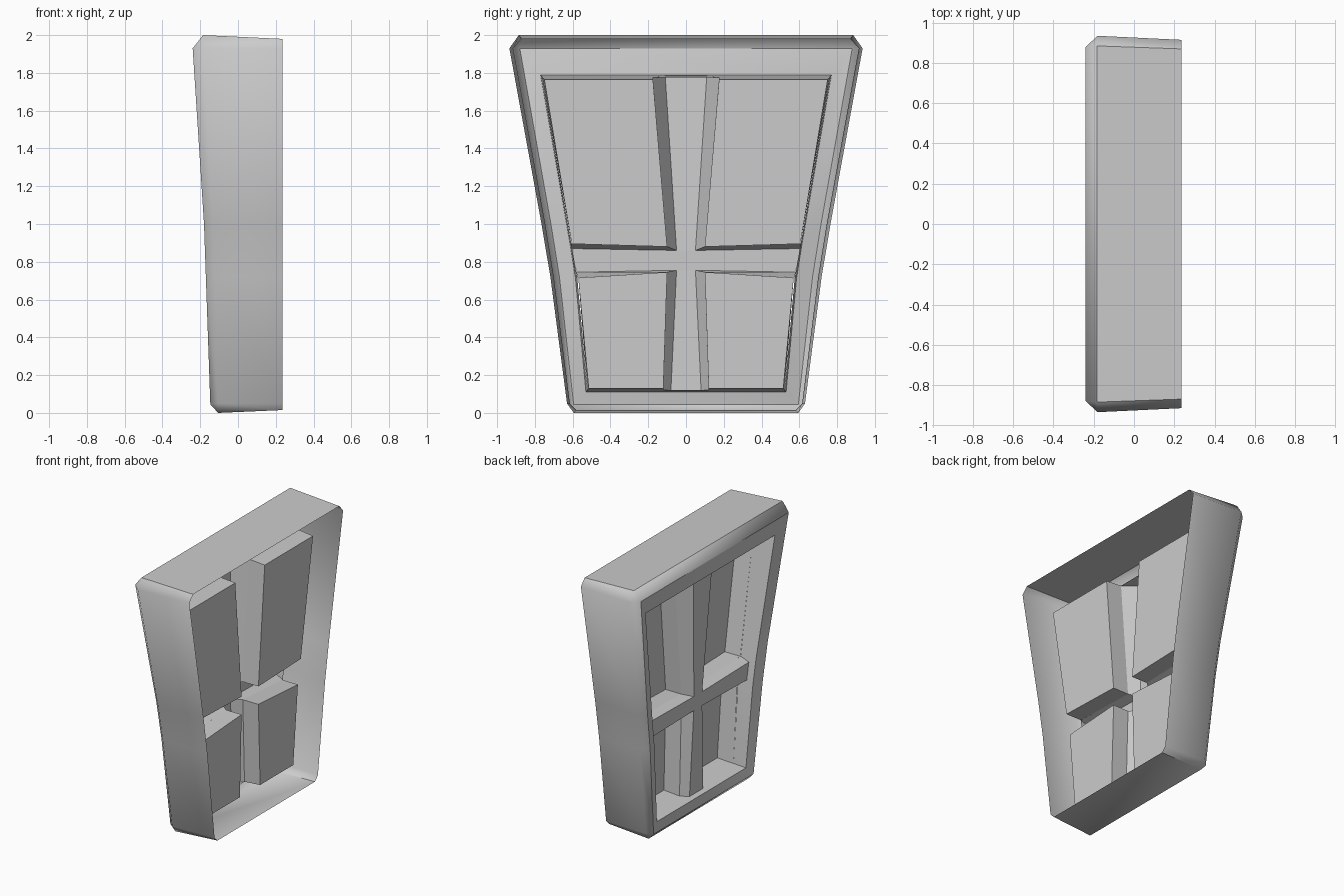
import bpy, bmesh

if "Cube" in bpy.data.objects:
    bpy.data.objects.remove(bpy.data.objects["Cube"])


def front_x(z):
    """Depth of the leaning front ridge at height z."""
    if z > 1:
        return -0.18 - 0.06 * (z - 1) / 0.93
    return -0.145 - 0.035 * z


def make_object(name, bm, mirror=False):
    bmesh.ops.remove_doubles(bm, verts=bm.verts, dist=0.0005)
    bmesh.ops.recalc_face_normals(bm, faces=bm.faces)
    mesh = bpy.data.meshes.new(name)
    bm.to_mesh(mesh)
    bm.free()
    ob = bpy.data.objects.new(name, mesh)
    bpy.context.collection.objects.link(ob)
    if mirror:
        mod = ob.modifiers.new("mirror", 'MIRROR')
        mod.use_axis = (False, True, False)
    return ob


def face(bm, pts):
    bm.faces.new([bm.verts.new(p) for p in pts])


def strip(bm, a, b, closed=False):
    n = len(a)
    for i in range(n if closed else n - 1):
        j = (i + 1) % n
        pts = []
        for p in (a[i], a[j], b[j], b[i]):
            if p not in pts:
                pts.append(p)
        if len(pts) > 2:
            face(bm, pts)


def ring(half, depth):
    """Closed symmetric outline from right-hand (y, z) points, top to bottom."""
    right = [(depth(z), y, z) for y, z in half]
    return right + [(x, -y, z) for x, y, z in reversed(right)]


# Outer frame: side wall, bevel, front ridge, sloping face, reveal
back = [(.87, 1.98), (.915, 1.93), (.745, 1), (.70, .72), (.615, .05), (.58, .015)]
side = [(.885, 2.0), (.935, 1.93), (.765, 1), (.718, .72), (.63, .05), (.595, 0)]
ridge = [(.88, 1.93), (.88, 1.93), (.715, 1), (.67, .72), (.595, .045), (.595, .045)]
inner = [(.77, 1.79), (.77, 1.79), (.615, .9), (.585, .71), (.53, .11), (.53, .11)]
reveal = [(.76, 1.775), (.76, 1.775), (.608, .9), (.575, .71), (.522, .12), (.522, .12)]
rings = [
    ring(back, lambda z: .235),
    ring(side, lambda z: front_x(z) + .04 + .01 * z),
    ring(ridge, front_x),
    ring(inner, lambda z: front_x(z) + .02 + .005 * z),
    ring(reveal, lambda z: -.03),
]
bm = bmesh.new()
for a, b in zip(rings, rings[1:]):
    strip(bm, a, b, closed=True)
frame = make_object("window_frame", bm)
bpy.context.view_layer.objects.active = frame
frame.select_set(True)
bpy.ops.object.shade_smooth_by_angle(angle=0.87)

# Recessed panes: outline order is outer corner, mullion end, centre, crossbar end
PANE, MID = .10, -.03
panes = [
    ([(.75, 1.765), (.175, 1.765), (.1, .88), (.605, .895)], (.76, 1.775)),
    ([(.515, .13), (.12, .13), (.1, .745), (.57, .715)], (.522, .12)),
]
bm = bmesh.new()
for pts, corner in panes:
    a = [(PANE, y, z) for y, z in pts]
    b = [(MID, y, z) for y, z in pts]
    b[0] = (MID, *corner)
    b[1] = (MID, pts[1][0], corner[1])
    face(bm, a)
    strip(bm, a, b, closed=True)
make_object("panes", bm, mirror=True)

# Crossing mullions: chamfered sides and flat front
upper = [(-.14, .11, 1.785), (-.10, .05, .86), (-.10, .605, .87)]
lower = [(-.085, .08, .115), (-.10, .05, .755), (-.10, .58, .745)]
upper_base = [(MID, .175, 1.775), (MID, .1, .88), (MID, .61, .895)]
lower_base = [(MID, .12, .12), (MID, .1, .745), (MID, .575, .715)]
bm = bmesh.new()
for base, front in ((upper_base, upper), (lower_base, lower)):
    strip(bm, base, front)
    face(bm, [front[0], front[1], (front[1][0], 0, front[1][2]),
              (front[0][0], 0, front[0][2])])
strip(bm, [(-.10, 0, .86)] + upper[1:], [(-.10, 0, .755)] + lower[1:])
make_object("mullions", bm, mirror=True)
